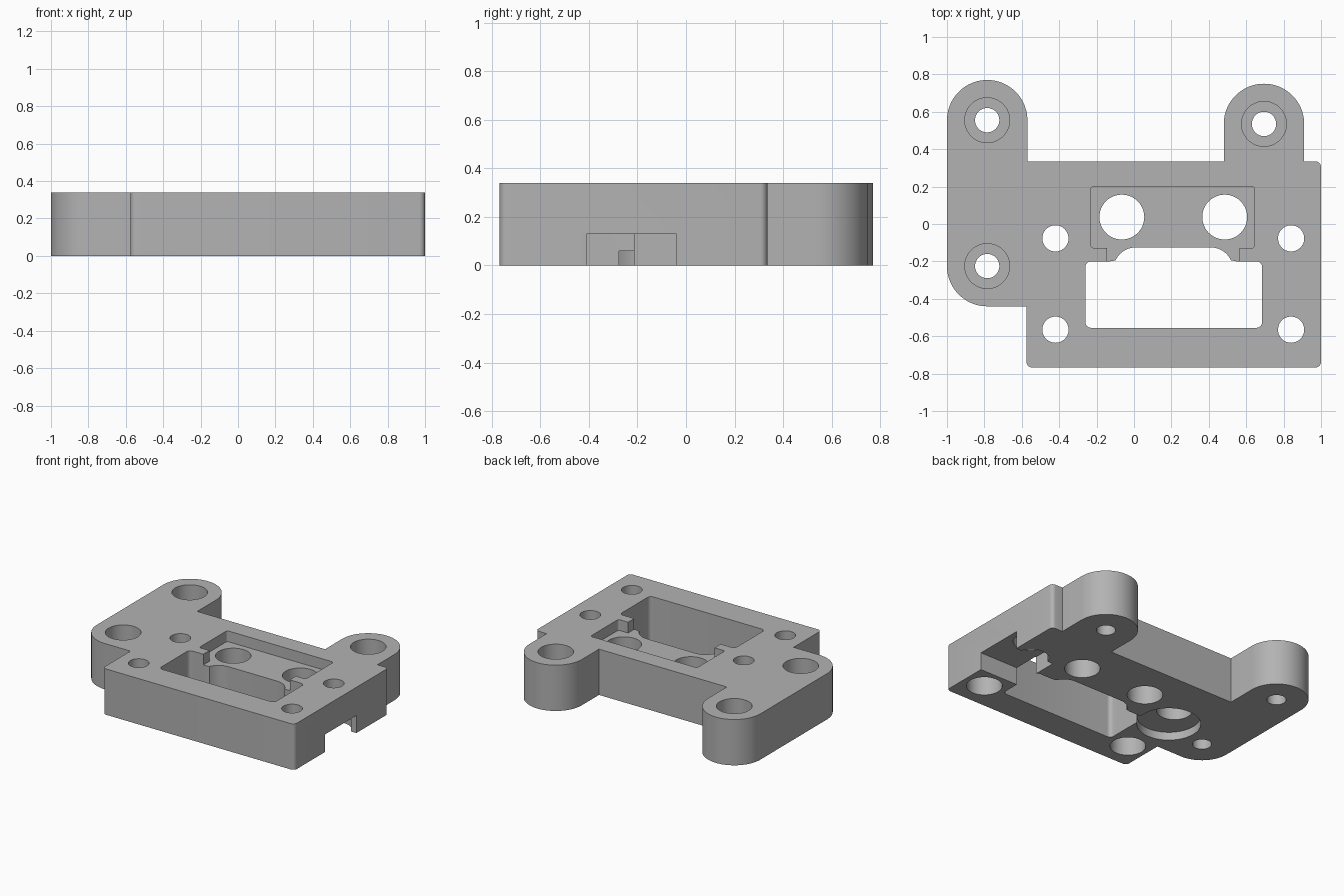
import bpy, bmesh
from math import cos, sin, radians

if "Cube" in bpy.data.objects:
    bpy.data.objects.remove(bpy.data.objects["Cube"])

HEIGHT = 0.34
grey = bpy.data.materials.new("plain grey")
grey.use_nodes = True
color = (0.45, 0.45, 0.45, 1)
grey.diffuse_color = color
grey.node_tree.nodes["Principled BSDF"].inputs["Base Color"].default_value = color


def arc(cx, cy, r, start, end, steps=24):
    angles = [radians(start + (end - start) * i / steps) for i in range(steps + 1)]
    return [(cx + r * cos(a), cy + r * sin(a)) for a in angles]


def rounded(x0, x1, y0, y1, r):
    return (arc(x0 + r, y0 + r, r, 180, 270, 6) + arc(x1 - r, y0 + r, r, 270, 360, 6)
            + arc(x1 - r, y1 - r, r, 0, 90, 6) + arc(x0 + r, y1 - r, r, 90, 180, 6))


def prism(name, points, z0, z1):
    bm = bmesh.new()
    base = bm.faces.new([bm.verts.new((x, y, z0)) for x, y in points])
    top = bmesh.ops.extrude_face_region(bm, geom=[base])["geom"]
    moved = [v for v in top if isinstance(v, bmesh.types.BMVert)]
    bmesh.ops.translate(bm, verts=moved, vec=(0, 0, z1 - z0))
    bmesh.ops.recalc_face_normals(bm, faces=bm.faces)
    mesh = bpy.data.meshes.new(name)
    bm.to_mesh(mesh)
    bm.free()
    mesh.materials.append(grey)
    obj = bpy.data.objects.new(name, mesh)
    bpy.context.collection.objects.link(obj)
    return obj


# Block outline: plate with a long left lug and a short back lug
outline = (arc(-0.785, -0.225, 0.215, 180, 270) + [(-0.575, -0.44)]
           + arc(-0.545, -0.737, 0.03, 180, 270, 6) + arc(0.97, -0.737, 0.03, 270, 360, 6)
           + arc(0.97, 0.305, 0.03, 0, 90, 6) + [(0.91, 0.335)]
           + arc(0.695, 0.535, 0.215, 0, 180, 40) + [(0.48, 0.335), (-0.57, 0.335)]
           + arc(-0.785, 0.555, 0.215, 0, 180, 40))
block = prism("mounting_block", outline, 0, HEIGHT)
bpy.context.view_layer.objects.active = block
block.select_set(True)


def cut(points, z0, z1):
    cutter = prism("cutter", points, z0, z1)
    cutter.hide_render = True
    mod = block.modifiers.new("cut", "BOOLEAN")
    mod.operation, mod.solver, mod.object = "DIFFERENCE", "EXACT", cutter
    bpy.ops.object.modifier_apply(modifier=mod.name)
    bpy.data.objects.remove(cutter)


def bore(x, y, r, z0, z1):
    cut(arc(x, y, r, 0, 360, 48)[:-1], z0, z1)


LOW, HIGH = -0.1, HEIGHT + 0.1

# Window with an arched back edge
window = (arc(-0.23, -0.525, 0.03, 180, 270, 6) + arc(0.655, -0.525, 0.03, 270, 360, 6)
          + arc(0.655, -0.23, 0.03, 0, 90, 6) + [(0.55, -0.2)]
          + arc(0.41, -0.245, 0.12, 25, 90, 10) + arc(0.01, -0.245, 0.12, 90, 155, 10)
          + [(-0.13, -0.2)] + arc(-0.23, -0.23, 0.03, 90, 180, 6))
cut(window, LOW, HIGH)

# Stepped recess in the top
recess = ([(-0.145, -0.25), (0.565, -0.25), (0.565, -0.128)]
          + arc(0.63, -0.113, 0.015, 270, 360, 4) + arc(0.63, 0.185, 0.015, 0, 90, 4)
          + arc(-0.215, 0.185, 0.015, 90, 180, 4) + arc(-0.215, -0.113, 0.015, 180, 270, 4)
          + [(-0.145, -0.128)])
cut(recess, HEIGHT - 0.08, HIGH)

# Side channel and shallow round pocket in the underside
cut([(0.68, -0.41), (1.1, -0.41), (1.1, -0.04), (0.68, -0.04)], LOW, 0.13)
bore(-0.44, -0.16, 0.215, LOW, 0.06)

# Large holes in the recess floor
for x in (-0.065, 0.485):
    bore(x, 0.037, 0.12, LOW, HIGH)

# Plate screw holes, widened from below
for x in (-0.42, 0.84):
    for y in (-0.077, -0.565):
        bore(x, y, 0.07, LOW, HIGH)
        bore(x, y, 0.12, LOW, 0.2)

# Lug screw holes, widened from above
for x, y in ((-0.785, 0.555), (-0.785, -0.225), (0.695, 0.535)):
    bore(x, y, 0.065, LOW, HIGH)
    bore(x, y, 0.12, 0.14, HIGH)

bpy.ops.object.shade_smooth_by_angle(angle=radians(30))
